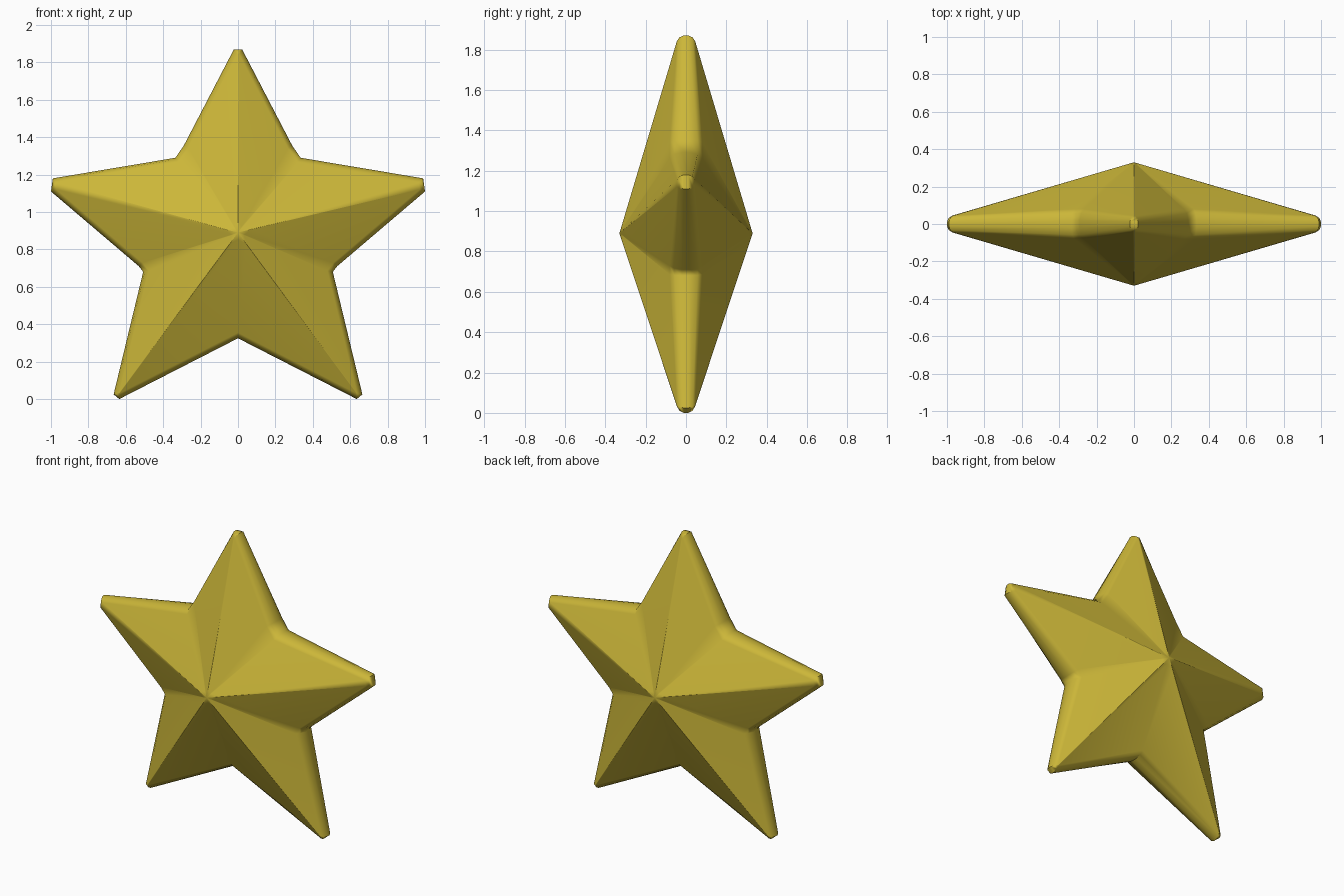
import bpy
import bmesh
import math
from mathutils import Vector

if "Cube" in bpy.data.objects:
    bpy.data.objects.remove(bpy.data.objects["Cube"])

# Gold colour
gold = bpy.data.materials.new("gold yellow")
gold.use_nodes = True
color = (0.60, 0.47, 0.04, 1)
gold.diffuse_color = color
gold.node_tree.nodes["Principled BSDF"].inputs["Base Color"].default_value = color

# Half outline from top tip to bottom notch: x, z, half thickness of the rim
TIP, NOTCH = 0.045, 0.08
half = [(0.022, 1.87, TIP), (0.29, 1.355, NOTCH), (0.335, 1.29, NOTCH),
        (0.99, 1.18, TIP), (1.0, 1.11, TIP), (0.53, 0.71, NOTCH),
        (0.507, 0.68, NOTCH), (0.665, 0.025, TIP), (0.635, 0.0, TIP)]
outline = half + [(0, 0.325, NOTCH)] + [(-x, z, t) for x, z, t in reversed(half)]
points = [Vector((x, z)) for x, z, t in outline]
thick = [t for x, z, t in outline]
count = len(points)
center = Vector((0, 0.89))
depth = 0.33


def inset(i, d):
    """Move an outline corner inward, parallel to both neighbouring edges."""
    p = points[i]
    a = (p - points[i - 1]).normalized()
    b = (points[(i + 1) % count] - p).normalized()
    na, nb = Vector((a.y, -a.x)), Vector((b.y, -b.x))
    return p + (na + nb) * d / (1 + na.dot(nb))


bm = bmesh.new()


def ring(d, share, blend=0.0):
    """Ring of vertices: inset, share of rim thickness, blend to the apex."""
    verts = []
    for i in range(count):
        p = inset(i, d).lerp(center, blend)
        y = thick[i] * share
        y += (math.copysign(depth, share) - y) * blend
        verts.append(bm.verts.new((p.x, y, p.y)))
    return verts


# Rounded rim, then sloped faces on both sides up to the apexes
profile = [(0.027, 1, 0.93), (0.027, 1, 0), (0.009, 0.72, 0), (0, 0.25, 0)]
rings = [ring(d, -s, b) for d, s, b in profile]
rings += [ring(d, s, b) for d, s, b in reversed(profile)]
for lower, upper in zip(rings, rings[1:]):
    for i in range(count):
        j = (i + 1) % count
        bm.faces.new((lower[i], lower[j], upper[j], upper[i]))
for loop, y in ((rings[0], -depth), (rings[-1], depth)):
    apex = bm.verts.new((0, y, center.y))
    for i in range(count):
        bm.faces.new((apex, loop[i], loop[(i + 1) % count]))
bmesh.ops.recalc_face_normals(bm, faces=bm.faces)

mesh = bpy.data.meshes.new("star_body")
bm.to_mesh(mesh)
bm.free()
mesh.materials.append(gold)
star = bpy.data.objects.new("star_body", mesh)
bpy.context.collection.objects.link(star)

# Soft ridges and rim with flat large faces
bpy.ops.object.select_all(action='DESELECT')
star.select_set(True)
bpy.context.view_layer.objects.active = star
bpy.ops.object.shade_smooth_by_angle(angle=math.radians(50))
weighted = star.modifiers.new("weighted_normals", 'WEIGHTED_NORMAL')
weighted.keep_sharp = True
